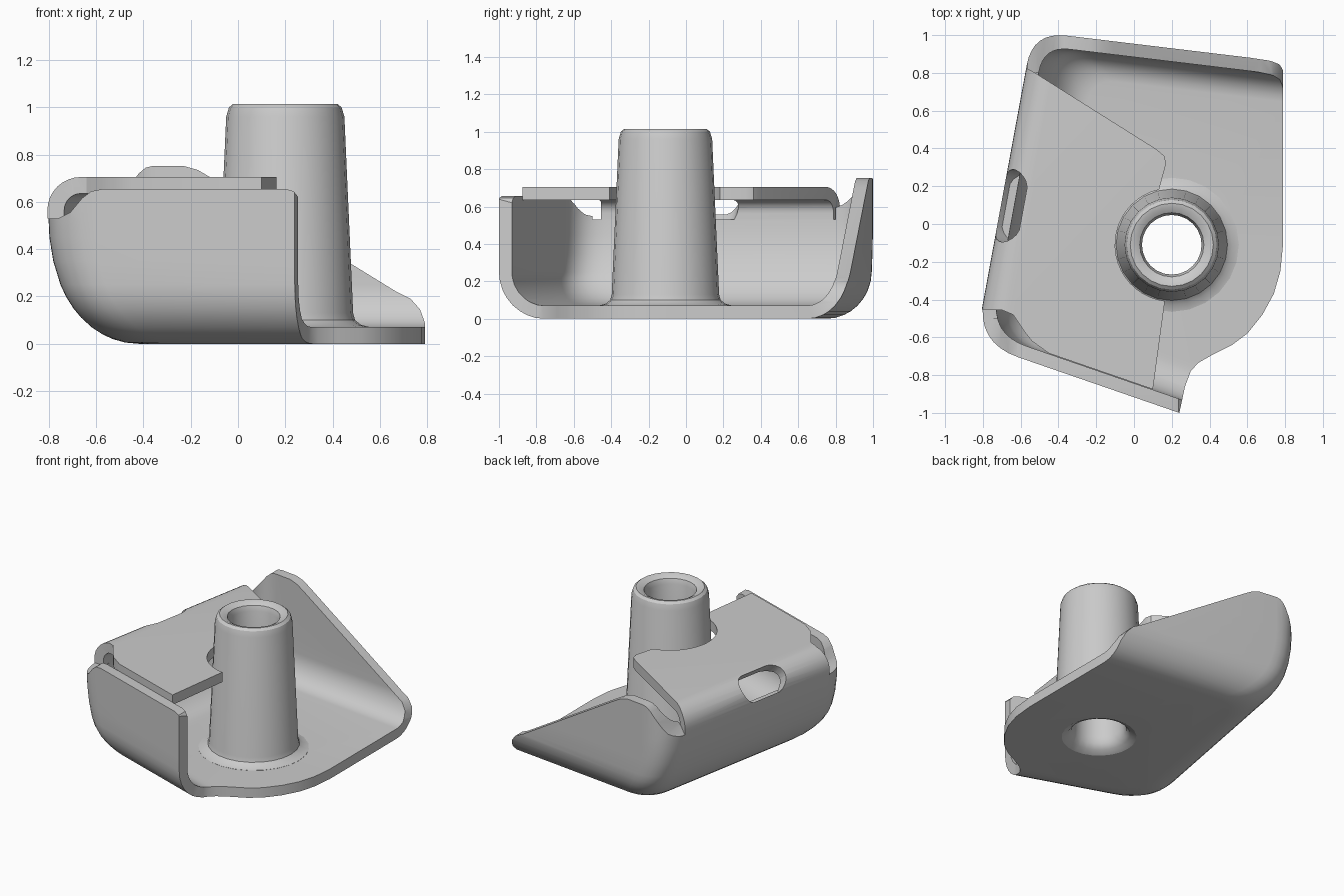
import bpy, bmesh, math
from mathutils import Vector, Matrix

if "Cube" in bpy.data.objects:
    bpy.data.objects.remove(bpy.data.objects["Cube"])

T = 0.07                                   # sheet thickness
CX, CY = 0.2, -0.11                        # boss centre


def make(name, verts, faces):
    me = bpy.data.meshes.new(name)
    me.from_pydata([tuple(v) for v in verts], [], faces)
    bm = bmesh.new()
    bm.from_mesh(me)
    bmesh.ops.recalc_face_normals(bm, faces=bm.faces)
    bm.to_mesh(me)
    bm.free()
    ob = bpy.data.objects.new(name, me)
    bpy.context.collection.objects.link(ob)
    return ob


def loft(name, rings, closed=False):
    n, m = len(rings[0]), len(rings)
    verts = [v for r in rings for v in r]
    faces = [[i * n + j, i * n + (j + 1) % n, (i + 1) % m * n + (j + 1) % n, (i + 1) % m * n + j]
             for i in range(m if closed else m - 1) for j in range(n)]
    if not closed:
        faces += [list(range(n)), list(range((m - 1) * n, m * n))]
    return make(name, verts, faces)


def prism(name, pts, lo, hi, fn):
    return loft(name, [[fn(a, b, h) for a, b in pts] for h in (lo, hi)])


def plan(a, b, h): return (a, b, h)
def side(a, b, h): return (a, h, b)


def boolean(ob, cutter, op='DIFFERENCE'):
    m = ob.modifiers.new('cut', 'BOOLEAN')
    m.object, m.operation, m.solver = cutter, op, 'EXACT'
    bpy.context.view_layer.objects.active = ob
    bpy.ops.object.modifier_apply(modifier=m.name)
    bpy.data.objects.remove(cutter)


def smooth(ob):
    bpy.ops.object.select_all(action='DESELECT')
    ob.select_set(True)
    bpy.context.view_layer.objects.active = ob
    bpy.ops.object.shade_smooth_by_angle(angle=math.radians(30))


# wall lines: point, direction, fillet width, fillet height
def line(x0, y0, x1, y1, a, c):
    return Vector((x0, y0)), Vector((x1 - x0, y1 - y0)).normalized(), a, c


FRONT = line(-0.6, -0.71, 0.24, -1.0, 0.25, 0.25)
LEFT = line(-0.57, 0.83, -0.80, -0.42, 0.35, 0.53)
BACK = line(0.7, 0.87, -0.38, 1.0, 0.21, 0.24)


def shifted(w, z, t):
    p, d, a, c = w
    k = min(1, max(0, c - z) / (c - t))
    inset = t + (a - t) * (1 - math.sqrt(1 - k * k))
    return p + Vector((-d.y, d.x)) * inset, d


def cross(l1, l2):
    (p, d), (q, e) = l1, l2
    return p + d * ((q - p).cross(e) / d.cross(e)) if hasattr(d, 'cross') else p


def ring(z, t):
    f, l, b = (shifted(w, z, t) for w in (FRONT, LEFT, BACK))
    r = (Vector((1.3, 0)), Vector((0, 1)))
    pts = [cross(f, r), cross(b, r)]
    for l1, l2, size in ((b, l, 0.18), (l, f, 0.24)):
        c = cross(l1, l2)
        s = size - t * 0.6
        p, q = c - l1[1] * s, c + l2[1] * s
        for i in range(9):
            u = i / 8
            pts.append(p * (1 - u) ** 2 + c * 2 * u * (1 - u) + q * u * u)
    return [(v.x, v.y, z) for v in pts]


# tub: floor with upturned walls
tub = loft('bracket_tub', [ring(z, 0) for z in
           (0, .005, .02, .04, .07, .11, .15, .2, .25, .35, .45, .53, .9)])
boolean(tub, loft('inner', [ring(z, T) for z in
        (.07, .075, .09, .11, .14, .18, .22, .25, .35, .45, .53, 1.0)]))

# plan outline of the open right side
boolean(tub, prism('outline', [
    (-1.1, -1.1), (.225, -1.1), (.24, -1.0), (.27, -.86), (.3, -.78), (.34, -.735), (.42, -.69),
    (.52, -.64), (.6, -.58), (.68, -.48), (.74, -.37), (.775, -.25), (.79, -.1), (.79, 1.1),
    (-1.1, 1.1)], -.2, 1.2, plan), 'INTERSECT')

# wall heights
boolean(tub, prism('front_top', [
    (-1.2, .53), (-.76, .53), (-.71, .555), (-.66, .615), (-.62, .645), (-.57, .655), (.2, .655),
    (.235, .645), (.255, .62), (.265, .58), (1.2, .58), (1.2, 1.2), (-1.2, 1.2)],
    -1.2, -.45, side))
boolean(tub, prism('left_top', [(-1.2, -.5), (0, -.5), (0, .8), (-1.2, .8)], .53, 1.2, plan))
boolean(tub, prism('back_top', [
    (-1.2, .53), (-.565, .53), (-.52, .57), (-.47, .65), (-.42, .72), (-.39, .745), (-.36, .752),
    (-.23, .752), (-.17, .735), (-.11, .7), (.67, .22), (.73, .19), (.77, .145), (.79, .09),
    (1.2, .09), (1.2, 1.3), (-1.2, 1.3)], .5, 1.3, side))
R = [(CX + .24 * math.cos(i * math.pi / 12), CY + .24 * math.sin(i * math.pi / 12))
     for i in range(24)]
boolean(tub, prism('floor_hole', R, -.1, .2, plan))
smooth(tub)

# top flange folded over from the left wall
n = Vector((-LEFT[1].y, LEFT[1].x))


def fold(u, z, s):
    p = LEFT[0] + n * u + LEFT[1] * s
    return (p.x, p.y, z)


def arc(r):
    return [(.14 - r * math.cos(i * math.pi / 16), .565 + r * math.sin(i * math.pi / 16))
            for i in range(9)]


profile = [(0, .53)] + arc(.14) + [(1.3, .705), (1.3, .635)] + arc(T)[::-1] + [(T, .53)]
flange = prism('top_flange', profile, -.6, 1.9, fold)
relief = [(CX + .3 * math.cos(math.radians(a)), CY + .3 * math.sin(math.radians(a)))
          for a in range(263, 96, -8)]
boolean(flange, prism('flange_plan', [
    (-1, -.45), (-.7, -.455), (-.64, -.48), (-.58, -.57), (-.54, -.62), (-.45, -.685),
    (.10, -.875)] + relief + [(.17, .32), (.16, .36), (.12, .395), (-.54, .81), (-.57, .825),
    (-1, .84)], .3, 1.0, plan), 'INTERSECT')

# slanted slot through the fold
centre = Vector((-.66, .095, .645))
along = Vector((-LEFT[1].x, -LEFT[1].y, 0))
out = (Vector((-n.x, -n.y, 1))).normalized()
across = out.cross(along)
slot = [(math.copysign(.1, math.cos(a)) + .095 * math.cos(a), .095 * math.sin(a))
        for a in [(i + .5) * math.pi / 10 for i in range(20)]]
boolean(flange, prism('slot', slot, -.16, .3,
        lambda a, b, h: tuple(centre + along * a + across * b + out * h)))
smooth(flange)

# tapered tubular boss
boss_profile = [(.24, 0), (.2, .02), (.175, .055), (.168, .1), (.158, .96), (.17, .995),
                (.2, 1.012), (.22, 1.015), (.238, 1.0), (.25, .96), (.287, .13), (.295, .1),
                (.32, .08), (.355, .071), (.355, .03), (.24, .03)]
boss = loft('tapered_boss', [[(CX + r * math.cos(i * math.pi / 12),
            CY + r * math.sin(i * math.pi / 12), z) for i in range(24)]
            for r, z in boss_profile], closed=True)
smooth(boss)
